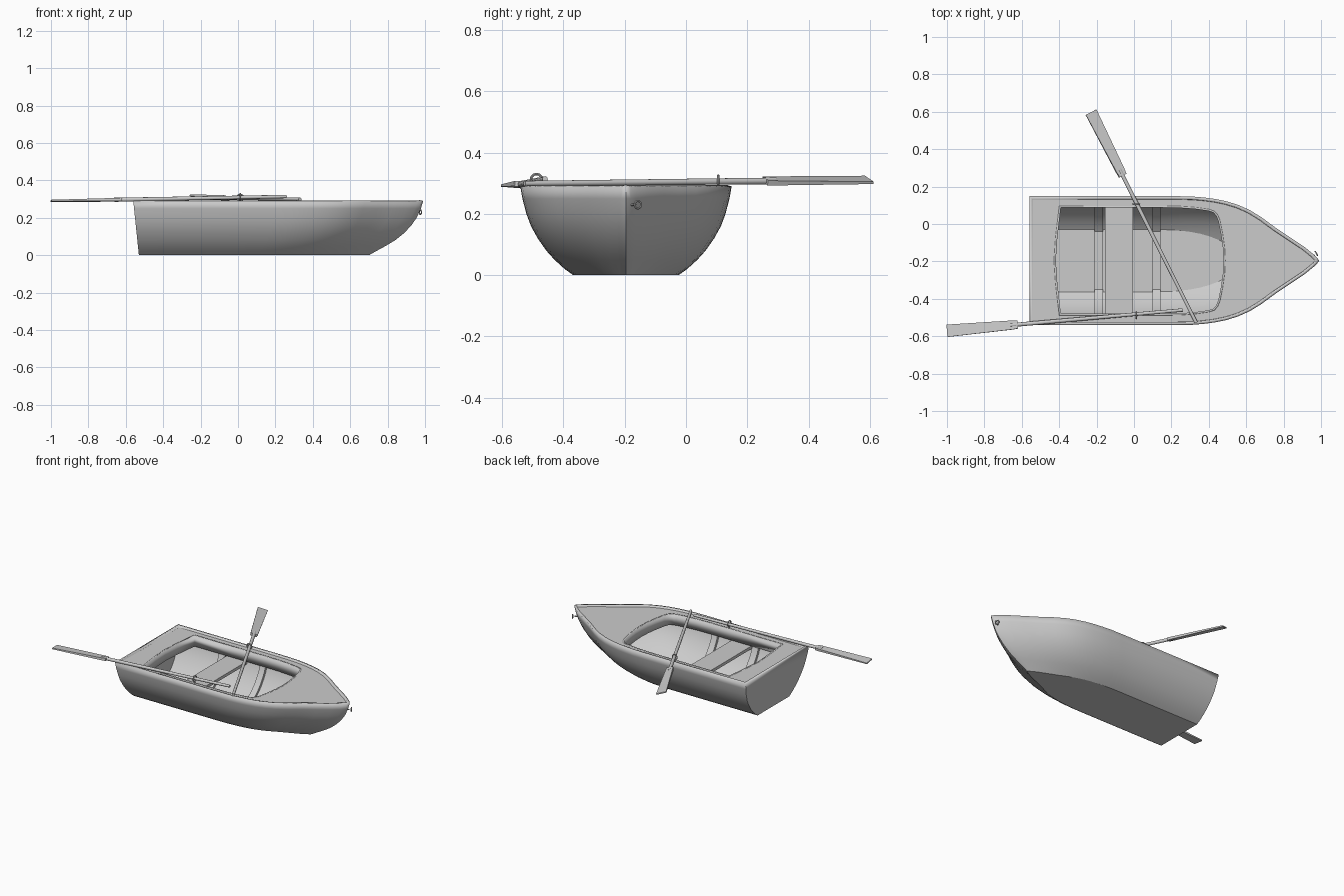
import bpy, bmesh, math
from mathutils import Vector, Matrix

if "Cube" in bpy.data.objects:
    bpy.data.objects.remove(bpy.data.objects["Cube"])

CY = -0.196      # boat centreline
TOP = 0.29
# section: height, half width, stem x
SECTION = [(0, .172, .70), (.02, .20, .735), (.05, .233, .79), (.08, .26, .84), (.12, .288, .89),
           (.16, .31, .927), (.20, .325, .955), (.25, .338, .978), (.29, .345, .99)]
# plan taper: fraction of length, fraction of half width
TAPER = [(0, 1), (.25, 1), (.5, 1), (.56, .995), (.6, .98), (.64, .957), (.68, .92), (.72, .865),
         (.76, .785), (.8, .675), (.85, .51), (.9, .36), (.95, .21), (.98, .1), (.993, .045), (1, 0)]


def finish(name, bm, smooth=True):
    bmesh.ops.recalc_face_normals(bm, faces=bm.faces)
    me = bpy.data.meshes.new(name)
    bm.to_mesh(me)
    bm.free()
    ob = bpy.data.objects.new(name, me)
    bpy.context.collection.objects.link(ob)
    if smooth:
        bpy.ops.object.select_all(action='DESELECT')
        ob.select_set(True)
        bpy.context.view_layer.objects.active = ob
        bpy.ops.object.shade_smooth_by_angle(angle=math.radians(30))
    return ob


def solidify(ob, thickness, offset=-1):
    m = ob.modifiers.new("thickness", 'SOLIDIFY')
    m.thickness, m.offset, m.use_even_offset = thickness, offset, True


def waterline(z, w, stem):
    stern = -.53 - .03 * z / TOP
    return [(stern + (stem - stern) * s, w * f) for s, f in TAPER]


def box(bm, lo, hi):
    mid = (Vector(lo) + Vector(hi)) / 2
    size = Vector(hi) - Vector(lo)
    bmesh.ops.create_cube(bm, size=1, matrix=Matrix.Translation(mid) @ Matrix.Diagonal((*size, 1)))


# hull shell with transom and flat bottom
bm = bmesh.new()
sides = {}
for sg in (1, -1):
    rows = [[bm.verts.new((x, CY + sg * y, z)) for x, y in waterline(z, w, st)] for z, w, st in SECTION]
    sides[sg] = rows
    for a, b in zip(rows, rows[1:]):
        for i in range(len(a) - 1):
            bm.faces.new((a[i], a[i + 1], b[i + 1], b[i]))
for i in range(len(TAPER) - 1):
    l, r = sides[1][0], sides[-1][0]
    bm.faces.new((l[i], l[i + 1], r[i + 1], r[i]))
bm.faces.new([r[0] for r in sides[1]] + [r[0] for r in reversed(sides[-1])])
bmesh.ops.remove_doubles(bm, verts=bm.verts, dist=1e-4)
solidify(finish("hull", bm), .016)

# deck ring around the cockpit opening
DECK = .276
half = [(-.428, 0), (-.42, .12), (-.40, .293), (.0, .293), (.15, .293), (.25, .291), (.33, .285), (.40, .275),
        (.43, .265), (.448, .245), (.46, .215), (.475, .14), (.485, .07), (.488, 0)]
opening = [(x, CY + y) for x, y in half] + [(x, CY - y) for x, y in half[-2:0:-1]]
gun = [(x * .988, y * .977) for x, y in waterline(*SECTION[-1])]
outer = [(x, CY + y) for x, y in gun] + [(x, CY - y) for x, y in gun[-2::-1]]
bm = bmesh.new()
edges = []
for loop in (opening, outer):
    vs = [bm.verts.new((x, y, DECK)) for x, y in loop]
    edges += [bm.edges.new((vs[i - 1], vs[i])) for i in range(len(vs))]
bmesh.ops.triangle_fill(bm, use_beauty=True, use_dissolve=False, edges=edges, normal=(0, 0, 1))
solidify(finish("deck", bm, False), .008, 0)

# coaming wall below the opening edge
bm = bmesh.new()
hi = [bm.verts.new((x, y, DECK + .004)) for x, y in opening]
lo = [bm.verts.new((x, y, DECK - .07)) for x, y in opening]
for i in range(len(hi)):
    bm.faces.new((hi[i - 1], hi[i], lo[i], lo[i - 1]))
solidify(finish("coaming", bm), .01)

# rowing seat
bm = bmesh.new()
box(bm, (-.155, CY - .308, .18), (-.005, CY + .308, .2))
finish("seat", bm, False)

# curved ribs inside the hull
for name, x0, x1 in (("rear_rib", -.212, -.165), ("front_rib", .10, .143)):
    bm = bmesh.new()
    half = [(w, z) for z, w, _ in SECTION[:8]]
    path = half[::-1] + [(-w, z) for w, z in half]
    rings = []
    for w, z in path:
        pts = [(x, CY + w * k, TOP - (TOP - z) * k) for x, k in ((x0, .96), (x1, .96), (x1, .9), (x0, .9))]
        rings.append([bm.verts.new(p) for p in pts])
    for a, b in zip(rings, rings[1:]):
        for i in range(4):
            bm.faces.new((a[i - 1], a[i], b[i], b[i - 1]))
    bm.faces.new(rings[0])
    bm.faces.new(rings[-1])
    finish(name, bm)


# oars: round shaft and flared flat blade
def oar(name, handle, tip, tilt):
    h, t = Vector(handle), Vector(tip)
    length = (t - h).length
    bm = bmesh.new()
    s = length - .34
    bmesh.ops.create_cone(bm, cap_ends=True, segments=12, radius1=.009, radius2=.011, depth=s,
                          matrix=Matrix.Translation((s / 2, 0, 0)) @ Matrix.Rotation(math.pi / 2, 4, 'Y'))
    ends = [[bm.verts.new((x, y, z)) for y, z in ((-w, -d), (w, -d), (w, d), (-w, d))]
            for x, w, d in ((length - .38, .021, .009), (length - .35, .024, .008), (length, .033, .004))]
    for a, b in zip(ends, ends[1:]):
        for i in range(4):
            bm.faces.new((a[i - 1], a[i], b[i], b[i - 1]))
    bm.faces.new(ends[0])
    bm.faces.new(ends[-1])
    ob = finish(name, bm)
    rot = (t - h).to_track_quat('X', 'Z').to_matrix().to_4x4()
    ob.matrix_world = Matrix.Translation(h) @ rot @ Matrix.Rotation(tilt, 4, 'X')


oar("left_oar", (.332, -.527, .299), (-.23, .598, .311), .3)
oar("right_oar", (.26, -.46, .314), (-1, -.571, .29), .08)


# metal rings: oarlocks and bow eye
def ring(name, centre, rot, radius, tube, stem_to):
    bpy.ops.mesh.primitive_torus_add(location=centre, rotation=rot, major_radius=radius, minor_radius=tube,
                                     major_segments=24, minor_segments=8)
    bpy.context.object.name = name
    bpy.ops.object.shade_smooth_by_angle()
    a, b = Vector(centre), Vector(stem_to)
    d = b - a
    start = a + d.normalized() * radius
    bpy.ops.mesh.primitive_cylinder_add(vertices=10, radius=tube * 1.2, depth=(b - start).length,
                                        location=(start + b) / 2,
                                        rotation=d.to_track_quat('Z', 'Y').to_euler())
    bpy.context.object.name = name + "_pin"
    bpy.ops.object.shade_smooth_by_angle()


Q = math.pi / 2
ring("left_oarlock", (.012, .105, .308), (Q, 0, 0), .017, .004, (.012, .105, .265))
ring("right_oarlock", (.012, -.488, .312), (0, Q, 0), .018, .004, (.012, -.488, .265))
ring("bow_ring", (.975, -.157, .23), (0, Q, .5), .012, .0035, (.945, -.185, .23))
